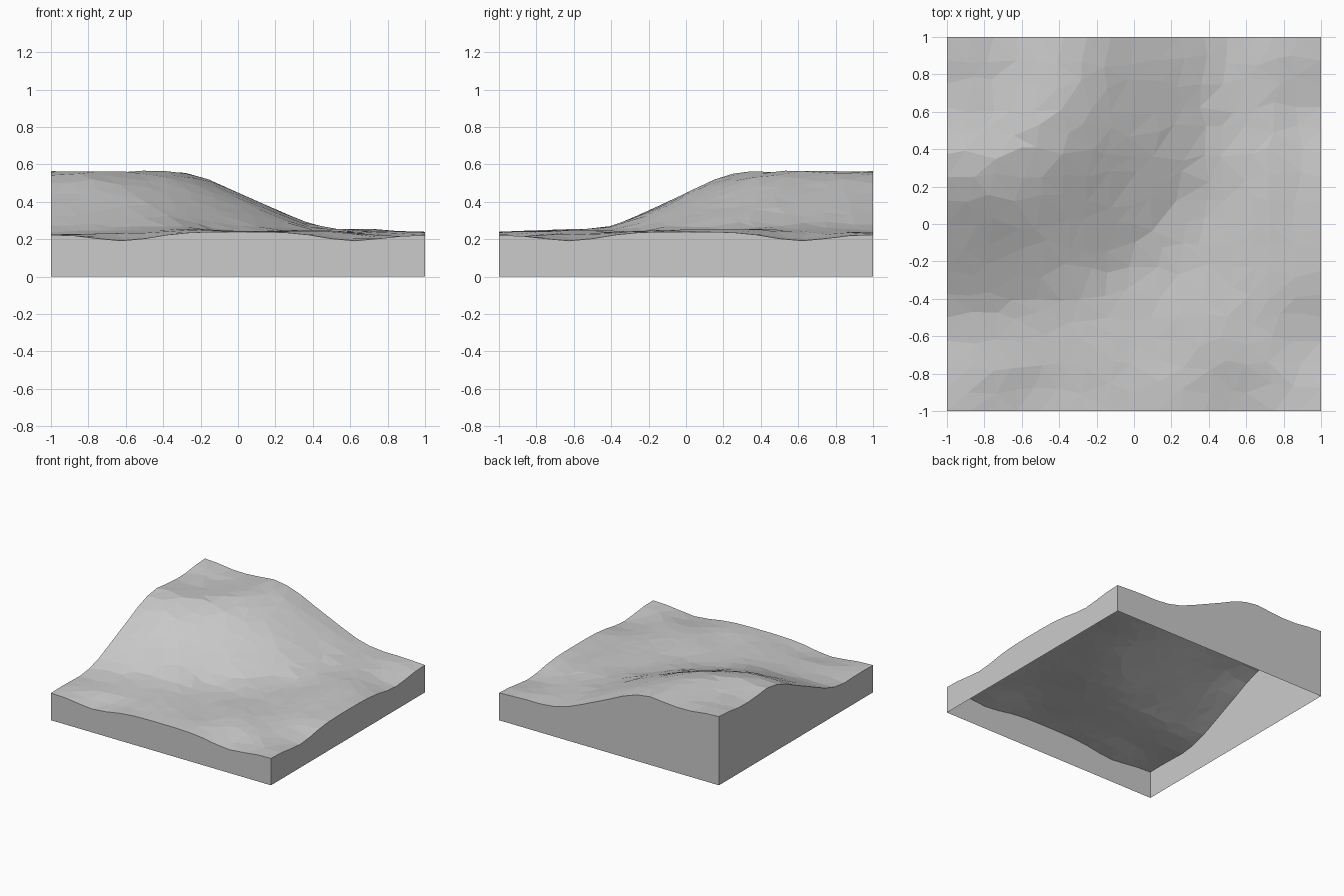
import bpy, bmesh, math, random
from mathutils import Vector, noise

if "Cube" in bpy.data.objects:
    bpy.data.objects.remove(bpy.data.objects["Cube"], do_unlink=True)

random.seed(7)
CELLS = 16

# Hill height against distance from the back right corner
HILL = [(0, .565), (.12, .558), (.3, .535), (.45, .543), (.6, .558), (.67, .565), (.83, .52),
        (1, .44), (1.25, .33), (1.43, .258), (1.6, .24), (3, .24)]
# Hollows along the rim: x, y, depth
HOLLOWS = [(-.62, -1, .048), (.62, -1, .048), (1, -.62, .048), (1, .62, .048),
           (-1, -.62, .02), (.62, 1, .005)]


def hill(d):
    for (a, za), (b, zb) in zip(HILL, HILL[1:]):
        if d <= b:
            return za + (zb - za) * (d - a) / (b - a)
    return HILL[-1][1]


def height(x, y):
    dx, dy = x + 1, 1 - y
    d = math.hypot(dx, dy)
    bulge = 2 * dx * dy / (d * d) if d else 0
    z = hill(d * (1 - .06 * bulge))
    for hx, hy, depth in HOLLOWS:
        z -= depth * math.exp(-((x - hx) ** 2 + (y - hy) ** 2) / .055)
    # The three low corners sink slightly
    for cx, cy in ((-1, -1), (1, -1), (1, 1)):
        z -= .012 * math.exp(-((x - cx) ** 2 + (y - cy) ** 2) / .02)
    # Gentle unevenness, fading to nothing at the rim
    inside = min(1, (1 - max(abs(x), abs(y))) * 4)
    return z + inside * (.006 + .016 * noise.noise(Vector((x * 3, y * 3, .4))))


# Ground surface: an irregular triangle net
bm = bmesh.new()
bmesh.ops.create_grid(bm, x_segments=CELLS, y_segments=CELLS, size=1)
jitter = .6 / CELLS
for v in bm.verts:
    if not v.is_boundary:
        v.co.x += random.uniform(-jitter, jitter)
        v.co.y += random.uniform(-jitter, jitter)
    v.co.z = height(v.co.x, v.co.y)
bmesh.ops.triangulate(bm, faces=bm.faces[:], quad_method='SHORT_EDGE')

# Side walls down to the floor, open underneath
rim = [e for e in bm.edges if e.is_boundary]
walls = bmesh.ops.extrude_edge_only(bm, edges=rim)["geom"]
for v in walls:
    if isinstance(v, bmesh.types.BMVert):
        v.co.z = 0
bmesh.ops.recalc_face_normals(bm, faces=bm.faces[:])
if sum(f.normal.z * f.calc_area() for f in bm.faces) < 0:
    bmesh.ops.reverse_faces(bm, faces=bm.faces[:])

mesh = bpy.data.meshes.new("terrain_tile")
bm.to_mesh(mesh)
bm.free()
tile = bpy.data.objects.new("terrain_tile", mesh)
bpy.context.collection.objects.link(tile)

# Plain grey
grey = bpy.data.materials.new("plain_grey")
grey.use_nodes = True
colour = (.6, .6, .6, 1)
grey.diffuse_color = colour
grey.node_tree.nodes["Principled BSDF"].inputs["Base Color"].default_value = colour
mesh.materials.append(grey)
